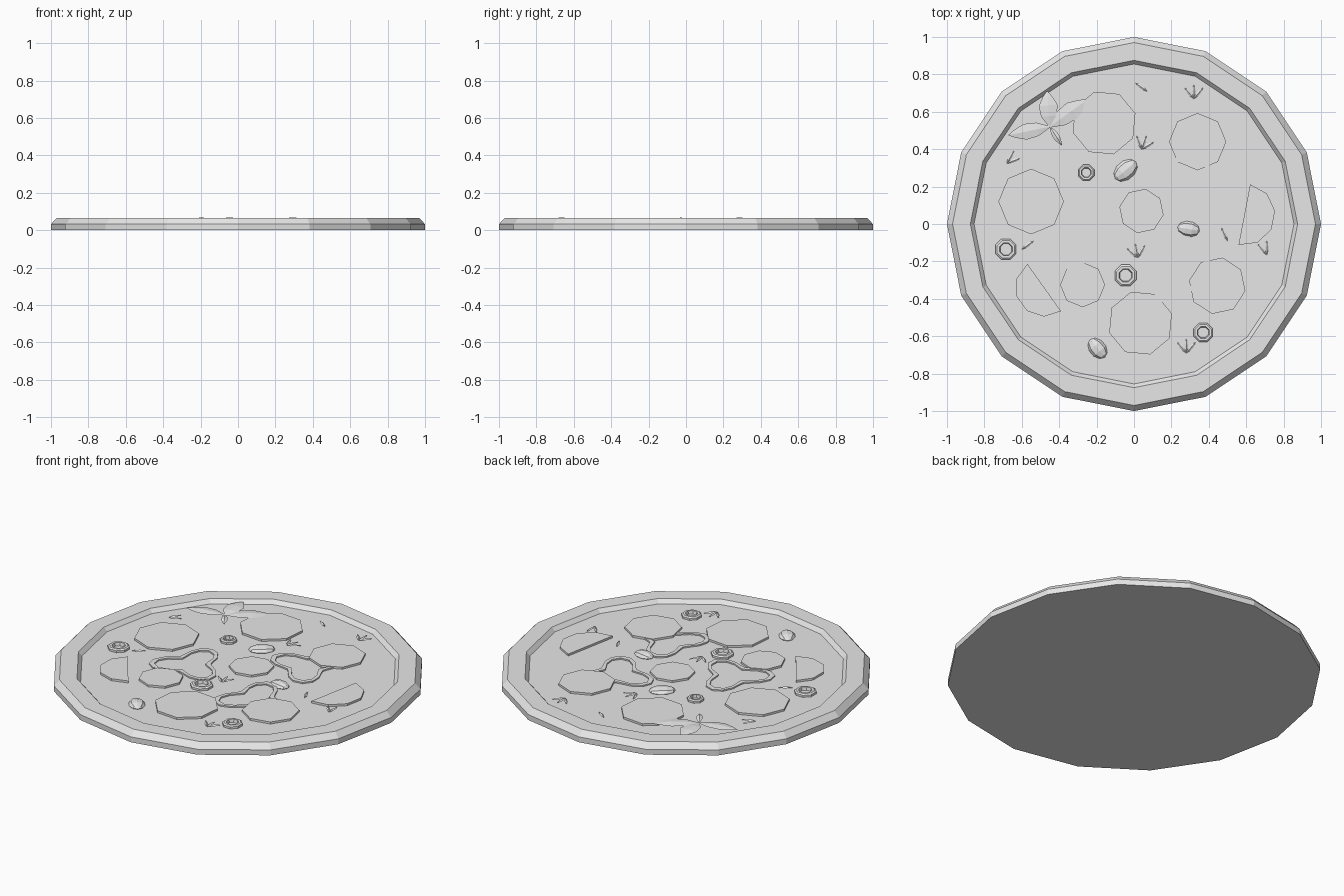
import bpy, bmesh, math
from mathutils import Vector, Matrix

cube = bpy.data.objects.get("Cube")
if cube:
    bpy.data.objects.remove(cube, do_unlink=True)

grey = bpy.data.materials.new("plain_grey")
grey.use_nodes = True
colour = (0.8, 0.8, 0.8, 1)
grey.diffuse_color = colour
grey.node_tree.nodes["Principled BSDF"].inputs["Base Color"].default_value = colour

FLOOR = 0.042


def finish(name, bm, fix_normals=True):
    if fix_normals:
        bmesh.ops.recalc_face_normals(bm, faces=bm.faces)
    mesh = bpy.data.meshes.new(name)
    bm.to_mesh(mesh)
    bm.free()
    mesh.materials.append(grey)
    obj = bpy.data.objects.new(name, mesh)
    bpy.context.collection.objects.link(obj)
    return obj


def circle(x, y, r, sides, turn=0.0):
    return [(x + r * math.cos(turn + math.tau * i / sides),
             y + r * math.sin(turn + math.tau * i / sides)) for i in range(sides)]


def skin(bm, loops, closed=False):
    """Join successive loops of equal length with quads."""
    rows = [[bm.verts.new(p) for p in loop] for loop in loops]
    pairs = list(zip(rows, rows[1:]))
    if closed:
        pairs.append((rows[-1], rows[0]))
    for a, b in pairs:
        for i in range(len(a)):
            j = (i + 1) % len(a)
            bm.faces.new((a[i], a[j], b[j], b[i]))
    return rows


def at(points, z):
    return [(x, y, z) for x, y in points]


def slab(name, points, top):
    bm = bmesh.new()
    rows = skin(bm, [at(points, FLOOR - 0.01), at(points, top)])
    bm.faces.new(rows[0])
    bm.faces.new(rows[1])
    finish(name, bm)


def ring(name, outer, inner, top):
    bm = bmesh.new()
    low = FLOOR - 0.005
    skin(bm, [at(outer, low), at(outer, top), at(inner, top), at(inner, low)], True)
    finish(name, bm)


# Base with bevelled crust and sunken floor
bm = bmesh.new()
profile = [(1, 0), (1, 0.032), (0.97, 0.065), (0.875, 0.065), (0.855, FLOOR)]
rows = skin(bm, [at(circle(0, 0, r, 16), z) for r, z in profile])
bm.faces.new(rows[0])
bm.faces.new(rows[-1])
finish("base_and_crust", bm)

# Round slices
slices = [(-0.55, 0.12, 0.175), (-0.16, 0.54, 0.175), (0.04, 0.07, 0.12),
          (-0.275, -0.325, 0.12), (0.035, -0.53, 0.175), (0.445, -0.33, 0.153),
          (0.34, 0.44, 0.153)]
for i, (x, y, r) in enumerate(slices):
    slab(f"round_slice_{i + 1}", circle(x, y, r, 8, 0.3 * (i % 3)), 0.054)

# Cut slices
for i, (x, y, r, turn) in enumerate([(-0.48, -0.34, 0.155, 2.19), (0.59, 0.05, 0.165, -1.76)]):
    half = [(x + r * math.cos(turn + math.pi * k / 5),
             y + r * math.sin(turn + math.pi * k / 5)) for k in range(6)]
    slab(f"cut_slice_{i + 1}", half, 0.054)


# Three-lobed rings
def lobes(x, y, turn, inset):
    pts = []
    for k in range(24):
        a = math.tau * k / 24
        r = 0.165 + 0.055 * math.cos(3 * a) - inset
        pts.append((x + r * math.cos(a + turn), y + r * math.sin(a + turn)))
    return pts


for i, (x, y, deg) in enumerate([(-0.25, -0.09, 93), (0.27, 0.25, 60), (0.28, -0.25, 105)]):
    turn = math.radians(deg)
    ring(f"lobed_ring_{i + 1}", lobes(x, y, turn, 0), lobes(x, y, turn, 0.028), 0.05)

# Small bevelled rings with a hole
for i, (x, y, r) in enumerate([(-0.685, -0.135, 0.06), (-0.045, -0.275, 0.062),
                               (0.37, -0.58, 0.055), (-0.255, 0.275, 0.046)]):
    bm = bmesh.new()
    section = [(1, FLOOR - 0.005), (1, 0.054), (0.85, 0.06), (0.62, 0.06), (0.52, FLOOR - 0.005)]
    skin(bm, [at(circle(x, y, r * s, 8, math.pi / 8), z) for s, z in section], True)
    finish(f"small_ring_{i + 1}", bm)

# Faceted lumps
for i, (x, y, deg, length, width) in enumerate([(-0.045, 0.287, 40, 0.072, 0.05),
                                                (0.292, -0.027, -10, 0.06, 0.042),
                                                (-0.195, -0.665, -50, 0.062, 0.045)]):
    bm = bmesh.new()
    place = (Matrix.Translation((x, y, 0.045)) @ Matrix.Rotation(math.radians(deg), 4, "Z")
             @ Matrix.Diagonal((length, width, 0.023, 1)) @ Matrix.Rotation(math.pi / 2, 4, "Y"))
    bmesh.ops.create_uvsphere(bm, u_segments=8, v_segments=5, radius=1, matrix=place)
    finish(f"lump_{i + 1}", bm)


# Folded leaves: two halves meeting on a raised midrib
def leaf(bm, base, tip, width, lift):
    base, tip = Vector(base), Vector(tip)
    along = tip - base
    side = Vector((-along.y, along.x)).normalized() * width / 2
    stations = [(0, 0.1), (0.3, 0.85), (0.6, 1), (0.85, 0.5), (1, 0.04)]
    rows = []
    for t, w in stations:
        mid = base + along * t
        z = FLOOR + 0.004 + lift * math.sin(math.pi * (0.1 + 0.8 * t))
        left, right = mid + side * w, mid - side * w
        rows.append([bm.verts.new((*left, z - 0.006 * w)), bm.verts.new((*mid, z)),
                     bm.verts.new((*right, z - 0.006 * w))])
    for a, b in zip(rows, rows[1:]):
        for k in range(2):
            bm.faces.new((a[k], a[k + 1], b[k + 1], b[k]))


bm = bmesh.new()
for tip, width in [((-0.465, 0.71), 0.1), ((-0.25, 0.665), 0.1),
                   ((-0.67, 0.475), 0.085), ((-0.385, 0.42), 0.035)]:
    leaf(bm, (-0.45, 0.52), tip, width, 0.016)
finish("leaf_sprig", bm)

# Scattered herb blades: position, heading, number of blades
herbs = [(0.32, 0.67, 90, 3), (0.04, 0.4, 70, 3), (-0.68, 0.325, 40, 2), (-0.6, -0.135, 35, 1),
         (0.02, -0.18, 100, 3), (0.5, -0.09, 115, 1), (0.71, -0.165, 110, 2),
         (0.28, -0.69, 90, 3), (0.07, 0.71, 145, 1)]
bm = bmesh.new()
for x, y, deg, count in herbs:
    for k in range(count):
        a = math.radians(deg + 40 * (k - (count - 1) / 2))
        leaf(bm, (x, y), (x + 0.075 * math.cos(a), y + 0.075 * math.sin(a)), 0.018, 0.01)
finish("herb_blades", bm)
